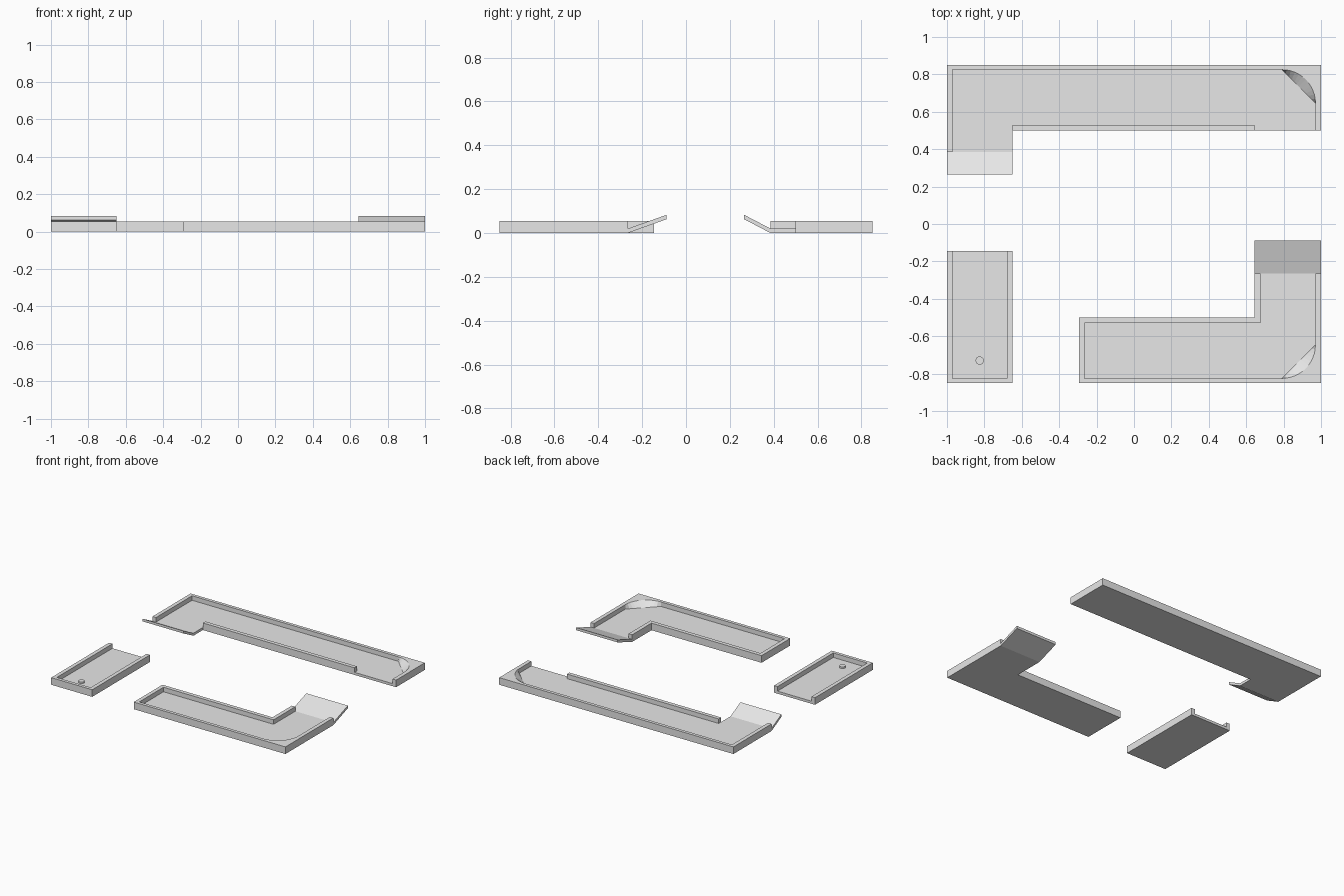
import bpy, bmesh, math

cube = bpy.data.objects.get("Cube")
if cube:
    bpy.data.objects.remove(cube, do_unlink=True)

FLOOR, TOP, RAIL = 0.02, 0.055, 0.03

grey = bpy.data.materials.new("light_grey")
grey.use_nodes = True
colour = (0.8, 0.8, 0.8, 1)
grey.diffuse_color = colour
grey.node_tree.nodes["Principled BSDF"].inputs["Base Color"].default_value = colour


def loft(name, loop_a, loop_b):
    """Closed solid between two matching loops of 3D points."""
    bm = bmesh.new()
    a = [bm.verts.new(p) for p in loop_a]
    b = [bm.verts.new(p) for p in loop_b]
    bm.faces.new(a)
    bm.faces.new(b)
    n = len(a)
    for i in range(n):
        j = (i + 1) % n
        bm.faces.new((a[i], a[j], b[j], b[i]))
    bmesh.ops.recalc_face_normals(bm, faces=bm.faces)
    mesh = bpy.data.meshes.new(name)
    bm.to_mesh(mesh)
    bm.free()
    mesh.materials.append(grey)
    obj = bpy.data.objects.new(name, mesh)
    bpy.context.collection.objects.link(obj)
    return obj


def slab(name, low, z0, z1, high=None):
    """Upright solid from a plan outline; the top outline may differ."""
    return loft(name, [(x, y, z0) for x, y in low],
                [(x, y, z1) for x, y in high or low])


def rect(x0, x1, y0, y1):
    return [(x0, y0), (x1, y0), (x1, y1), (x0, y1)]


def ramp(name, x0, x1, y0, y1, rise):
    """Tilted plate rising from the floor edge at y0 to y1."""
    side = [(y0, 0), (y1, rise), (y1, rise + FLOOR), (y0, FLOOR)]
    loft(name, [(x0, y, z) for y, z in side], [(x1, y, z) for y, z in side])


def corner(x, y, sy, r=0.178, steps=12):
    """Rounded deflector: straight along the floor, curved along the top."""
    low, high = [], []
    for i in range(steps + 1):
        a = math.pi / 2 * i / steps
        c, s = math.cos(a), math.sin(a)
        t = s / (c + s)
        high.append((x - r + r * c, y + sy * (r * s - r)))
        low.append((x - r * t, y + sy * (r * t - r)))
    return low, high


inner_x = 1 - RAIL
inner_y = 0.85 - RAIL + 0.005

# Long back lane
slab("back_floor", [(-1, 0.385), (-0.65, 0.385), (-0.65, 0.5), (1, 0.5),
                    (1, 0.85), (-1, 0.85)], 0, FLOOR)
low, high = corner(inner_x, inner_y, 1)
start = [(-1, 0.385), (-1, 0.85), (1, 0.85), (1, 0.5), (inner_x, 0.5)]
end = [(-inner_x, inner_y), (-inner_x, 0.385)]
slab("back_outer_rail", start + low + end, FLOOR, TOP, start + high + end)
slab("back_inner_rail", rect(-0.65, 0.645, 0.5, 0.5 + RAIL), FLOOR, TOP)
ramp("back_ramp", -1, -0.65, 0.385, 0.265, 0.063)

# Front corner lane
outline = [(1, -0.265), (1, -0.85), (-0.295, -0.85), (-0.295, -0.5),
           (0.645, -0.5), (0.645, -0.265)]
slab("front_floor", outline, 0, FLOOR)
low, high = corner(inner_x, -inner_y, -1)
inner = [(0.645 + RAIL, -0.265), (0.645 + RAIL, -0.5 - RAIL),
         (-0.295 + RAIL, -0.5 - RAIL), (-0.295 + RAIL, -inner_y)]
gate = [(inner_x, -0.265)]
slab("front_rail", outline + inner + low[::-1] + gate, FLOOR, TOP,
     outline + inner + high[::-1] + gate)
ramp("front_ramp", 0.645, 1, -0.265, -0.088, 0.063)

# Straight lane with a small round peg
slab("straight_floor", rect(-1, -0.65, -0.85, -0.145), 0, FLOOR)
slab("straight_rail", [(-1, -0.145), (-1, -0.85), (-0.65, -0.85), (-0.65, -0.145),
                       (-0.65 - RAIL, -0.145), (-0.65 - RAIL, -inner_y),
                       (-inner_x, -inner_y), (-inner_x, -0.145)], FLOOR, TOP)
ring = [(-0.825 + 0.022 * math.cos(math.tau * i / 24),
         -0.73 + 0.022 * math.sin(math.tau * i / 24)) for i in range(24)]
slab("round_peg", ring, FLOOR, FLOOR + 0.012)
